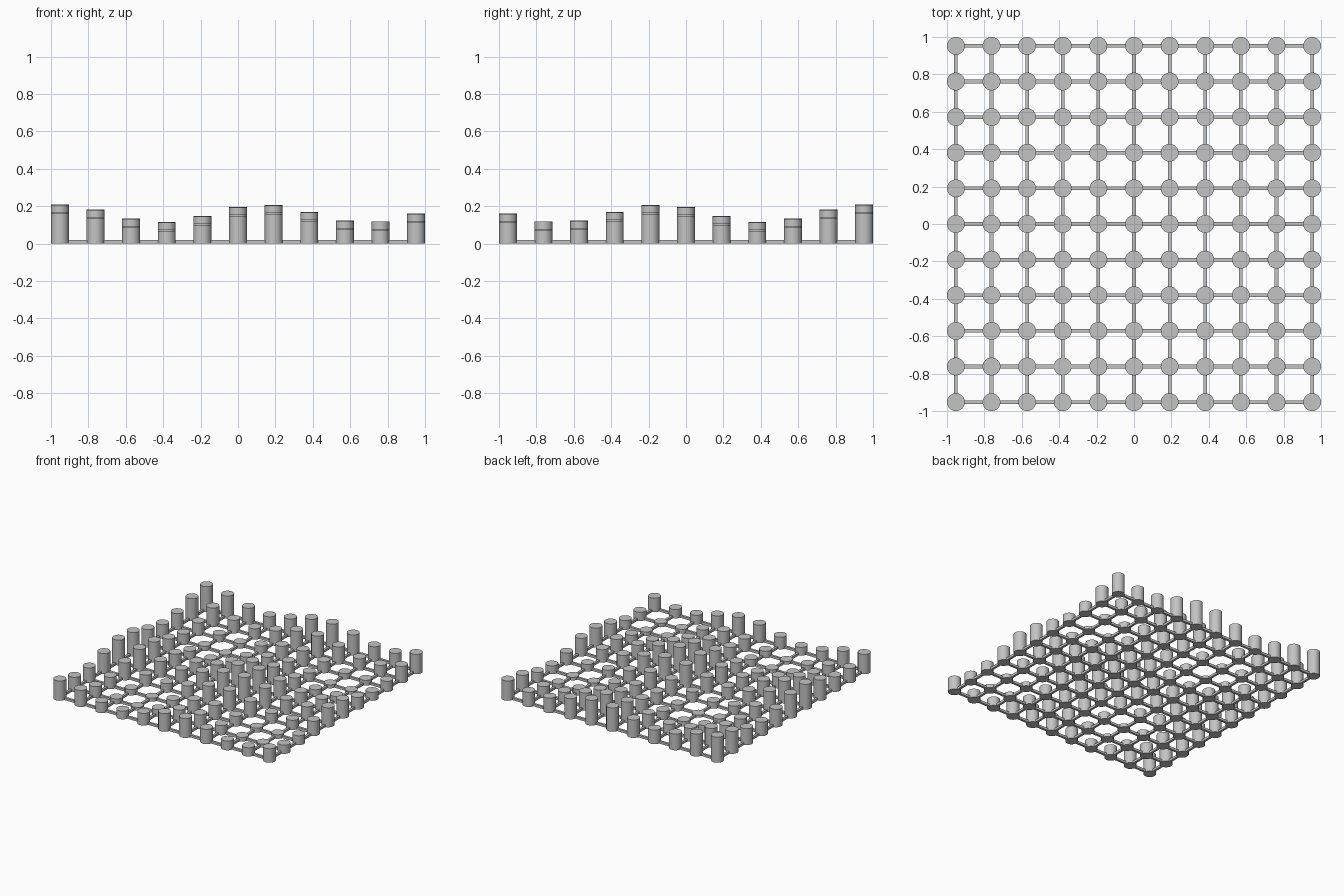
import bpy, bmesh, math
from mathutils import Matrix

cube = bpy.data.objects.get("Cube")
if cube:
    bpy.data.objects.remove(cube, do_unlink=True)

COUNT = 11
UNIT = 2 / 210            # longest side spans 210 units
PITCH = 20 * UNIT
RADIUS = 5 * UNIT
BAR = 2 * UNIT            # bar width and height
WAVE = 1.1                # phase step per pillar

grey = bpy.data.materials.new("plain grey")
grey.use_nodes = True
colour = (0.55, 0.55, 0.55, 1)
grey.diffuse_color = colour
grey.node_tree.nodes["Principled BSDF"].inputs["Base Color"].default_value = colour


def place(index):
    return (index - (COUNT - 1) / 2) * PITCH


def finish(bm, name):
    mesh = bpy.data.meshes.new(name)
    bm.to_mesh(mesh)
    bm.free()
    mesh.materials.append(grey)
    obj = bpy.data.objects.new(name, mesh)
    bpy.context.collection.objects.link(obj)
    return obj


# Pillars whose heights follow two crossed cosine waves, starting at the back left
bm = bmesh.new()
for col in range(COUNT):
    for row in range(COUNT):
        height = UNIT * (12 + 5 * math.cos(WAVE * col) + 5 * math.cos(WAVE * row))
        bmesh.ops.create_cone(
            bm, cap_ends=True, segments=32, radius1=RADIUS, radius2=RADIUS, depth=height,
            matrix=Matrix.Translation((place(col), -place(row), height / 2)))
pillars = finish(bm, "pillars")
bpy.context.view_layer.objects.active = pillars
pillars.select_set(True)
bpy.ops.object.shade_smooth_by_angle(angle=math.radians(40))
pillars.select_set(False)

# Short bars joining neighbouring pillars, ends buried slightly in the pillars
length = PITCH - 2 * RADIUS + UNIT
for name, turn in (("cross_bars", 0), ("lengthwise_bars", math.pi / 2)):
    bm = bmesh.new()
    for gap in range(COUNT - 1):
        for line in range(COUNT):
            bmesh.ops.create_cube(
                bm, size=1,
                matrix=Matrix.Rotation(turn, 4, "Z")
                @ Matrix.Translation((place(gap + 0.5), place(line), BAR / 2))
                @ Matrix.Diagonal((length, BAR, BAR, 1)))
    finish(bm, name)
